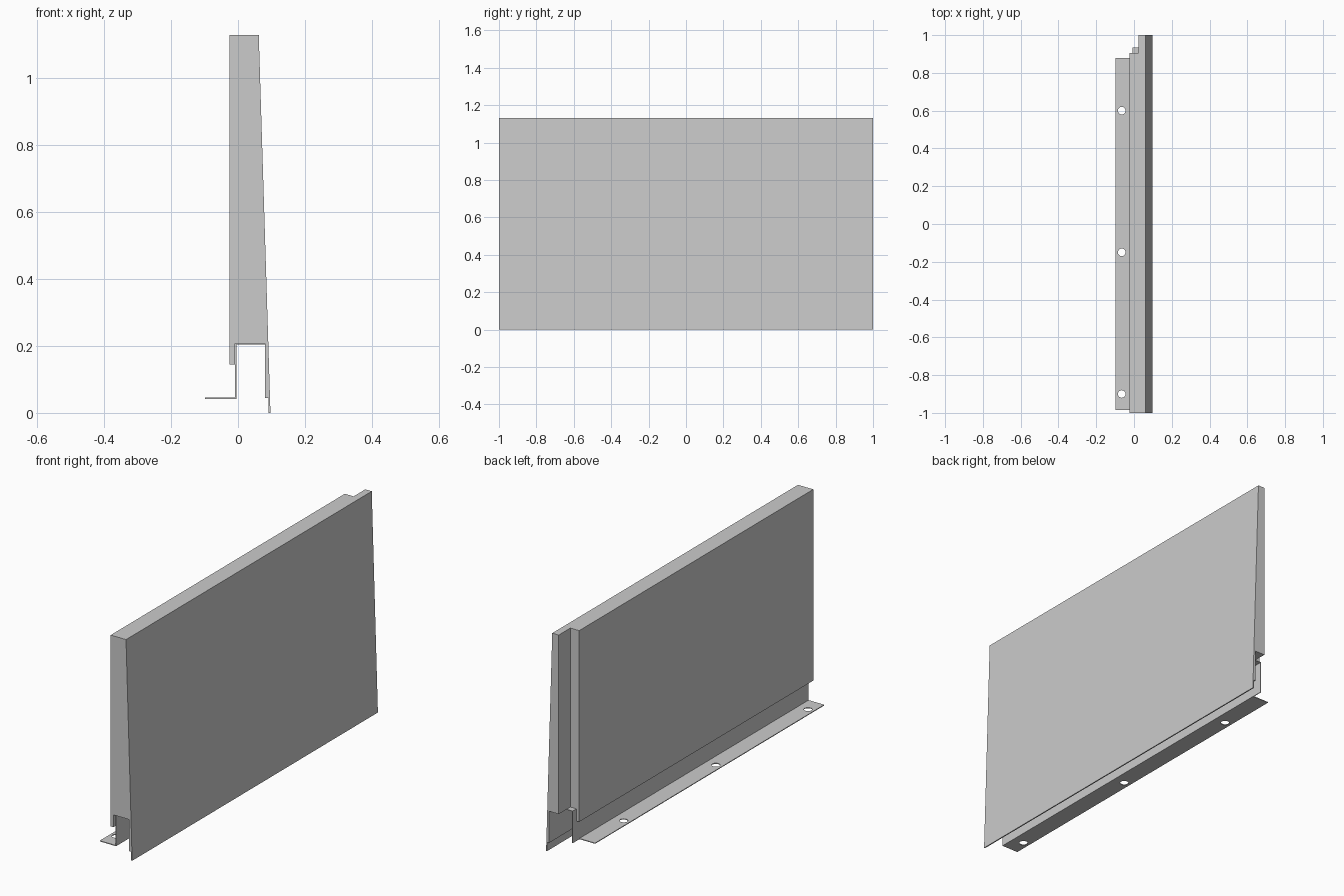
import bpy, bmesh
from mathutils import Matrix, Vector

if "Cube" in bpy.data.objects:
    bpy.data.objects.remove(bpy.data.objects["Cube"])


def prism(name, profile, y0, y1):
    """Extrude an (x, z) outline along y."""
    bm = bmesh.new()
    face = bm.faces.new([bm.verts.new((x, y0, z)) for x, z in profile])
    ext = bmesh.ops.extrude_face_region(bm, geom=[face])
    moved = [v for v in ext["geom"] if isinstance(v, bmesh.types.BMVert)]
    bmesh.ops.translate(bm, verts=moved, vec=(0, y1 - y0, 0))
    bmesh.ops.recalc_face_normals(bm, faces=bm.faces)
    return finish(name, bm)


def finish(name, bm):
    mesh = bpy.data.meshes.new(name)
    bm.to_mesh(mesh)
    bm.free()
    obj = bpy.data.objects.new(name, mesh)
    bpy.context.collection.objects.link(obj)
    return obj


def box(name, lo, hi):
    return prism(name, [(lo[0], lo[2]), (hi[0], lo[2]), (hi[0], hi[2]), (lo[0], hi[2])], lo[1], hi[1])


def hole(name, x, y, z, r):
    bm = bmesh.new()
    bmesh.ops.create_cone(bm, cap_ends=True, segments=32, radius1=r, radius2=r,
                          depth=0.1, matrix=Matrix.Translation(Vector((x, y, z))))
    return finish(name, bm)


def cut(obj, cutter):
    cutter.hide_render = True
    mod = obj.modifiers.new("cut", 'BOOLEAN')
    mod.operation = 'DIFFERENCE'
    mod.solver = 'EXACT'
    mod.object = cutter
    bpy.context.view_layer.objects.active = obj
    bpy.ops.object.modifier_apply(modifier=mod.name)
    bpy.data.objects.remove(cutter)


# Tapered panel with bottom channel, stepped back wall and thin drip lip
panel = prism("tapered_panel", [
    (-0.025, 1.13), (0.062, 1.13), (0.097, 0.0), (0.091, 0.0), (0.091, 0.045),
    (0.08, 0.045), (0.08, 0.208), (-0.009, 0.208), (-0.009, 0.145), (-0.025, 0.145)], -1, 1)
# Full-height rebate at the rear end
cut(panel, box("rebate_cutter", (-0.2, 0.905, -0.1), (0.025, 1.2, 1.3)))

# Folded sheet bracket: foot flange, upright and top plate
bracket = prism("mounting_bracket", [
    (-0.098, 0.042), (-0.005, 0.042), (-0.005, 0.205), (0.08, 0.205),
    (0.08, 0.208), (-0.009, 0.208), (-0.009, 0.046), (-0.098, 0.046)], -0.985, 0.935)
# Shortened foot flange
cut(bracket, box("flange_end_cutter", (-0.2, 0.88, 0.0), (-0.009, 1.1, 0.1)))
# Fixing holes
for y in (0.6, -0.15, -0.9):
    cut(bracket, hole("hole_cutter", -0.065, y, 0.044, 0.02))
